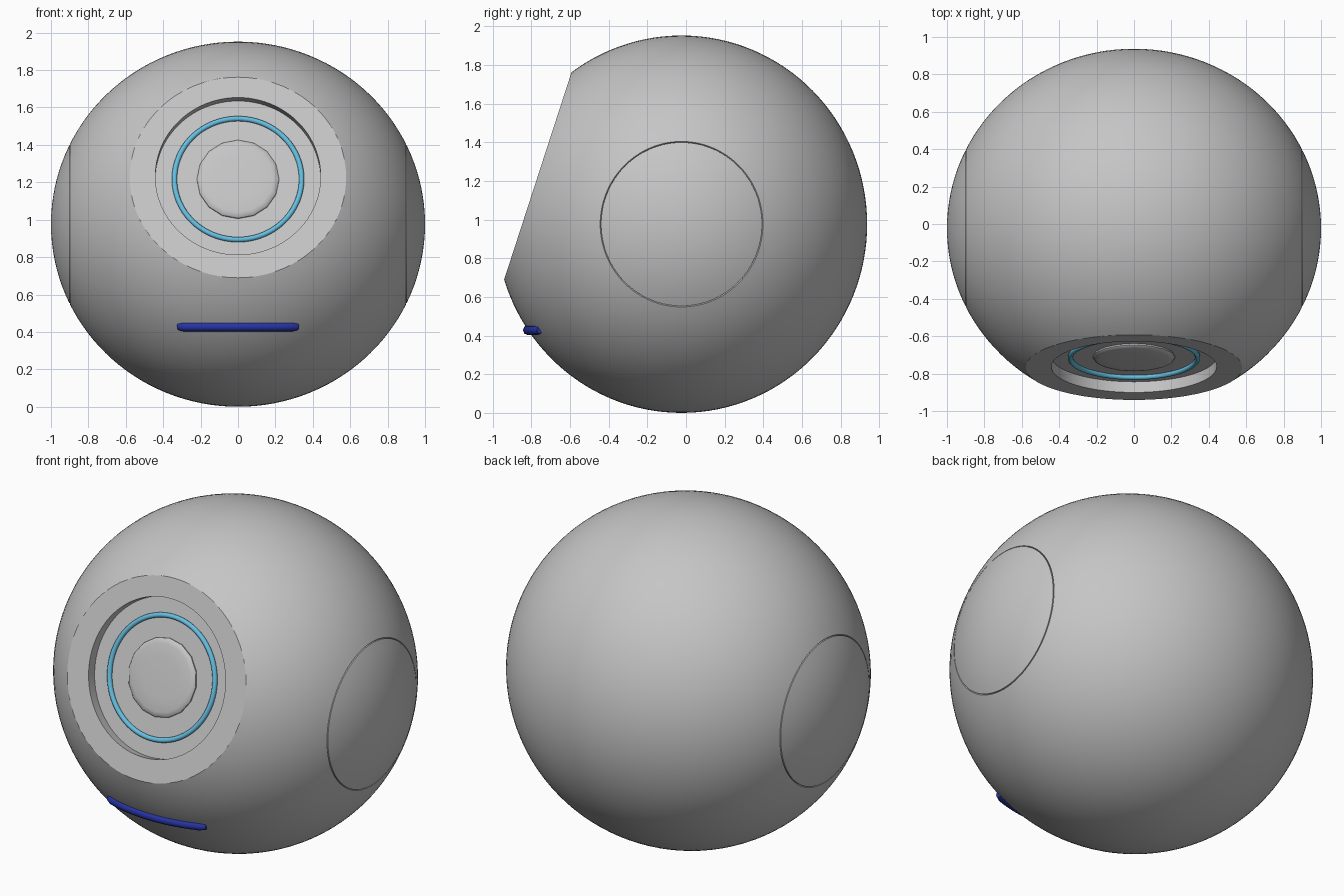
import bpy, bmesh, math
from mathutils import Matrix, Vector

cube = bpy.data.objects.get("Cube")
if cube:
    bpy.data.objects.remove(cube, do_unlink=True)


def material(name, rgb):
    m = bpy.data.materials.new(name)
    m.use_nodes = True
    color = (*rgb, 1)
    m.diffuse_color = color
    m.node_tree.nodes["Principled BSDF"].inputs["Base Color"].default_value = color
    return m


GREY = material("shell grey", (0.56, 0.56, 0.56))
CYAN = material("light cyan", (0.13, 0.52, 0.75))
BLUE = material("deep blue", (0.02, 0.035, 0.38))


def smooth(ob, degrees=25):
    bpy.ops.object.select_all(action="DESELECT")
    ob.select_set(True)
    bpy.context.view_layer.objects.active = ob
    bpy.ops.object.shade_smooth_by_angle(angle=math.radians(degrees))


def lathe(name, profile, sides, matrix, mat, closed=False):
    """Revolve (radius, height) points about local z, then place the result."""
    bm = bmesh.new()
    verts = [bm.verts.new((r, 0, h)) for r, h in profile]
    edges = [bm.edges.new(pair) for pair in zip(verts, verts[1:])]
    if closed:
        edges.append(bm.edges.new((verts[-1], verts[0])))
    bmesh.ops.spin(bm, geom=verts + edges, axis=(0, 0, 1), cent=(0, 0, 0),
                   angle=math.tau, steps=sides)
    bmesh.ops.remove_doubles(bm, verts=bm.verts, dist=1e-4)
    bmesh.ops.transform(bm, matrix=matrix, verts=bm.verts)
    bmesh.ops.recalc_face_normals(bm, faces=bm.faces)
    mesh = bpy.data.meshes.new(name)
    bm.to_mesh(mesh)
    bm.free()
    mesh.materials.append(mat)
    ob = bpy.data.objects.new(name, mesh)
    bpy.context.collection.objects.link(ob)
    return ob


# Rounded shell, with a hairline groove around each side cap
CENTRE = Vector((0, -0.023, 0.976))
RY, RZ = 0.96, 0.976
cap = math.acos(0.9)
points = [(math.pi * i / 64, 1) for i in range(65)]
for a in (cap, math.pi - cap):
    points += [(a - 0.003, 1), (a, 0.99), (a + 0.003, 1)]
profile = [(r * math.sin(a), r * math.cos(a)) for a, r in sorted(points)]
place = (Matrix.Translation(CENTRE) @ Matrix.Diagonal((1, RY, RZ, 1))
         @ Matrix.Rotation(math.pi / 2, 4, "Y"))
body = lathe("body", profile, 128, place, GREY)

# Tilted flat face with a round recess
normal = Vector((0, -0.951, 0.309))
face = (Matrix.Translation((0, -0.764, 1.233))
        @ normal.to_track_quat("Z", "Y").to_matrix().to_4x4())
FLOOR = -0.06
cutter = lathe("face_cutter", [(0, FLOOR), (0.442, FLOOR), (0.442, 0),
                               (0.9, 0), (0.9, 0.5), (0, 0.5)], 96, face, GREY)
cutter.hide_render = True
cut = body.modifiers.new("face cut", "BOOLEAN")
cut.operation = "DIFFERENCE"
cut.solver = "EXACT"
cut.object = cutter
bpy.context.view_layer.objects.active = body
bpy.ops.object.modifier_apply(modifier=cut.name)
bpy.data.objects.remove(cutter, do_unlink=True)
smooth(body)

# Glowing ring on the recess floor
tube = 0.014
circle = [(0.34 + tube * math.cos(math.tau * i / 12),
           FLOOR + 0.008 + tube * math.sin(math.tau * i / 12)) for i in range(12)]
smooth(lathe("eye_ring", circle, 96, face, CYAN, closed=True), 60)

# Central lens with a bevelled edge
lens = [(0, -0.035), (0.12, -0.036), (0.19, -0.039), (0.212, -0.044),
        (0.22, -0.052), (0.22, FLOOR - 0.01), (0, FLOOR - 0.01)]
smooth(lathe("eye_lens", lens, 16, face, GREY), 40)

# Mouth bar following the shell
curve = bpy.data.curves.new("mouth", "CURVE")
curve.dimensions = "3D"
curve.bevel_depth = 0.026
curve.bevel_resolution = 2
curve.use_fill_caps = True
spline = curve.splines.new("POLY")
count = 21
spline.points.add(count - 1)
height = 0.428
for i, p in enumerate(spline.points):
    x = 0.32 * (2 * i / (count - 1) - 1)
    depth = math.sqrt(1 - x * x - ((height - CENTRE.z) / RZ) ** 2)
    p.co = (x, CENTRE.y - RY * depth, height, 1)
    p.radius = 0.7 if i in (0, count - 1) else 1
curve.materials.append(BLUE)
mouth = bpy.data.objects.new("mouth", curve)
bpy.context.collection.objects.link(mouth)
bpy.ops.object.select_all(action="DESELECT")
mouth.select_set(True)
bpy.context.view_layer.objects.active = mouth
bpy.ops.object.convert(target="MESH")
smooth(bpy.context.view_layer.objects.active, 50)
